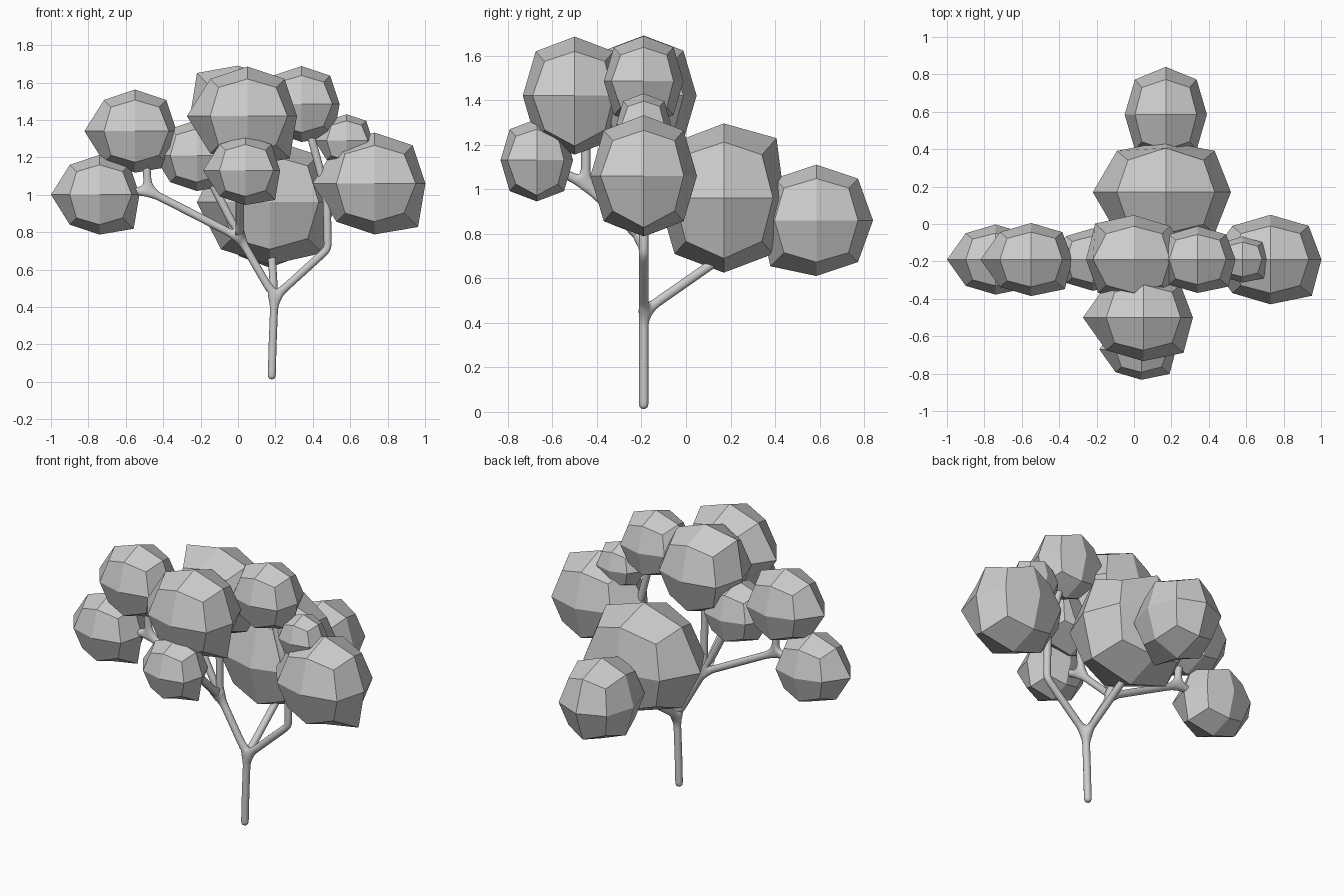
import bpy, bmesh
from mathutils import Vector

if "Cube" in bpy.data.objects:
    bpy.data.objects.remove(bpy.data.objects["Cube"])

Y0 = -0.19  # most of the tree lies in this plane


def leaf_clump(name, centre, r, flip=False, bumps=None, stretch=1.0, turn=False):
    """Rounded 24-sided cube with a few vertices pulled out."""
    bumps = bumps or {(-1, 0, 0): 1.22, (1, 0, -1): 1.14, (1, -1, 0): 1.08}
    bm = bmesh.new()
    bmesh.ops.create_cube(bm, size=2)
    bmesh.ops.subdivide_edges(bm, edges=bm.edges[:], cuts=1, use_grid_fill=True)
    radius = {1: 1.0, 2: 0.75, 3: 0.58}
    for v in bm.verts:
        key = tuple(round(c) for c in v.co)
        k = radius[sum(abs(c) for c in key)] * bumps.get(key, 1.0)
        p = Vector((key[0] * k * stretch, key[1] * k * 0.88, key[2] * k))
        if flip:
            p = -p
        if turn:
            p = Vector((p.y, -p.x, p.z))
        v.co = p * r
    bmesh.ops.recalc_face_normals(bm, faces=bm.faces[:])
    me = bpy.data.meshes.new(name)
    bm.to_mesh(me)
    bm.free()
    ob = bpy.data.objects.new(name, me)
    ob.location = centre
    bpy.context.collection.objects.link(ob)


# Foliage
for i, (c, r) in enumerate([
    ((-0.74, Y0, 1.00), 0.213), ((-0.55, Y0, 1.34), 0.222),
    ((-0.22, Y0, 1.21), 0.19), ((0.05, -0.50, 1.42), 0.265),
    ((0.04, -0.67, 1.13), 0.185), ((0.34, Y0, 1.485), 0.203),
    ((0.58, Y0, 1.29), 0.14), ((0.73, Y0, 1.06), 0.272),
]):
    leaf_clump(f"leaf_clump_{i + 1}", c, r)
leaf_clump("leaf_clump_top", (0.0, Y0, 1.42), 0.27, flip=True, stretch=0.95)
leaf_clump("leaf_clump_back_large", (0.17, 0.17, 0.96), 0.335, stretch=1.04,
           bumps={(-1, 0, 0): 1.12, (0, 1, 1): 1.07, (1, 0, -1): 1.08, (0, 1, 0): 0.92})
leaf_clump("leaf_clump_back_small", (0.17, 0.585, 0.86), 0.25, turn=True,
           bumps={(-1, 0, 0): 1.02, (1, 0, -1): 1.1})

# Trunk and branches: forked skeleton skinned into a smooth tube
nodes = [
    (0.18, Y0, 0.01), (0.185, Y0, 0.2), (0.195, Y0, 0.45),            # trunk
    (0.01, Y0, 0.77), (-0.48, Y0, 1.02),                              # left limb
    (-0.70, Y0, 1.01), (-0.50, Y0, 1.30),
    (0.0, Y0, 1.35), (-0.20, Y0, 1.18),                               # middle
    (0.01, -0.45, 1.02), (0.03, -0.64, 1.12), (0.03, -0.45, 1.35),    # front
    (0.48, Y0, 0.71), (0.475, Y0, 1.00), (0.36, Y0, 1.42),            # right limb
    (0.68, Y0, 1.05), (0.56, Y0, 1.26),
    (0.18, 0.14, 0.68), (0.17, 0.55, 0.84),                           # back limb
]
links = [(0, 1), (1, 2), (2, 3), (3, 4), (4, 5), (4, 6), (3, 7), (3, 8), (3, 9),
         (9, 10), (9, 11), (2, 12), (12, 13), (13, 14), (13, 15), (13, 16),
         (2, 17), (17, 18)]
me = bpy.data.meshes.new("trunk_and_branches")
me.from_pydata(nodes, links, [])
tree = bpy.data.objects.new("trunk_and_branches", me)
bpy.context.collection.objects.link(tree)
skin = tree.modifiers.new("skin", 'SKIN')
skin.use_smooth_shade = True
if not me.skin_vertices:
    bpy.context.view_layer.objects.active = tree
    tree.select_set(True)
    bpy.ops.mesh.customdata_skin_add()
for v in me.skin_vertices[0].data:
    v.radius = (0.023, 0.023)
me.skin_vertices[0].data[0].use_root = True
sub = tree.modifiers.new("round", 'SUBSURF')
sub.levels = sub.render_levels = 2
